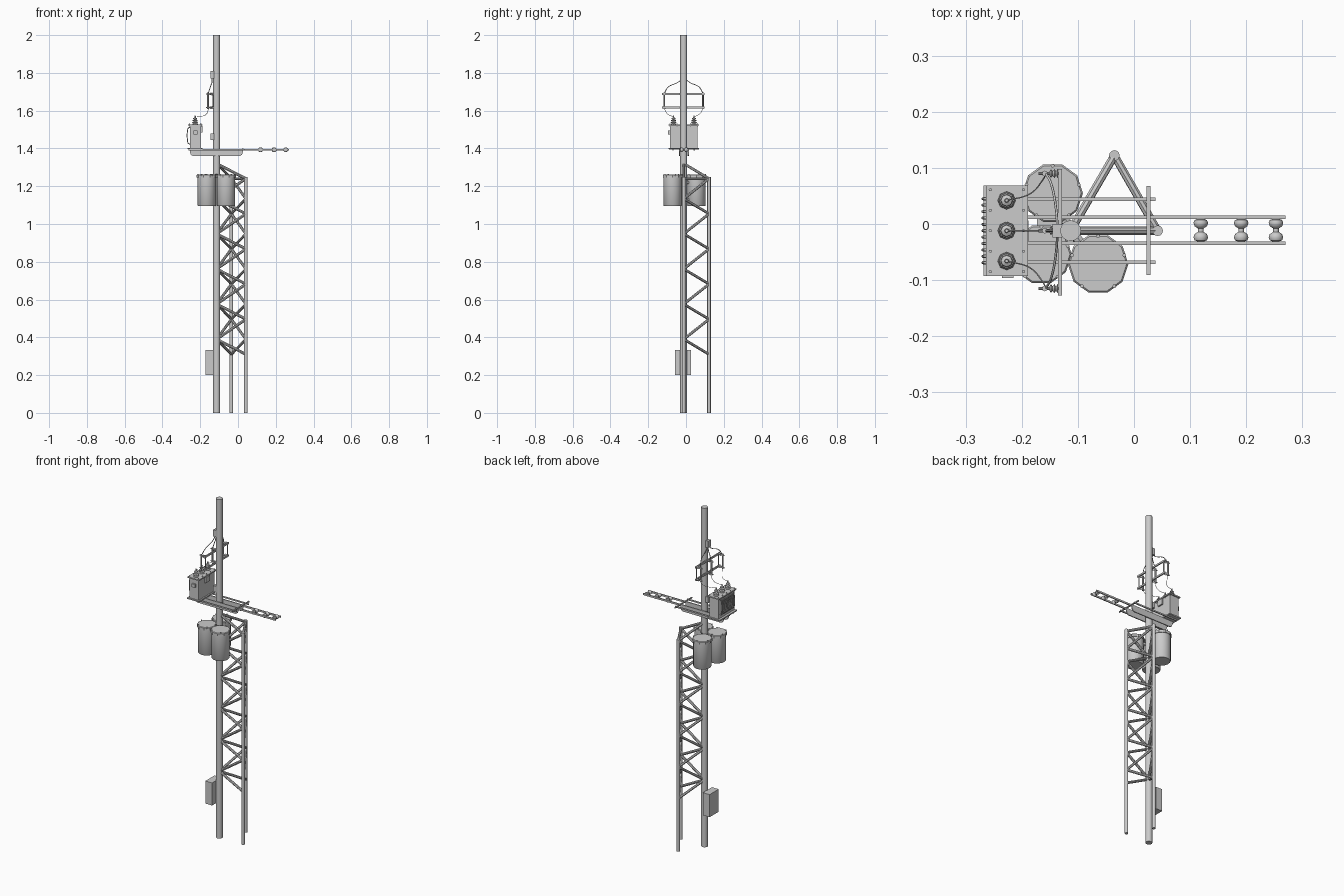
import bpy, bmesh, math
from mathutils import Vector, Matrix

if "Cube" in bpy.data.objects:
    bpy.data.objects.remove(bpy.data.objects["Cube"])

PX, PY = -0.113, -0.012          # main pole axis


def finish(name, bm, smooth=False):
    bmesh.ops.recalc_face_normals(bm, faces=bm.faces)
    me = bpy.data.meshes.new(name)
    bm.to_mesh(me)
    bm.free()
    ob = bpy.data.objects.new(name, me)
    bpy.context.collection.objects.link(ob)
    if smooth:
        bpy.ops.object.select_all(action='DESELECT')
        bpy.context.view_layer.objects.active = ob
        ob.select_set(True)
        bpy.ops.object.shade_smooth_by_angle(angle=math.radians(40))
    return ob


def add_box(bm, x0, x1, y0, y1, z0, z1):
    m = Matrix.Translation(((x0 + x1) / 2, (y0 + y1) / 2, (z0 + z1) / 2))
    bmesh.ops.create_cube(bm, size=1, matrix=m @ Matrix.Diagonal((x1 - x0, y1 - y0, z1 - z0, 1)))


def add_lathe(bm, base, axis, profile, n=10):
    """Closed turned shape: profile is (distance along axis, radius)."""
    rot = Vector((0, 0, 1)).rotation_difference(Vector(axis)).to_matrix()
    rings = []
    for h, r in profile:
        rings.append([bm.verts.new(Vector(base) + rot @ Vector((
            r * math.cos(math.tau * i / n), r * math.sin(math.tau * i / n), h))) for i in range(n)])
    for a, b in zip(rings, rings[1:]):
        for i in range(n):
            j = (i + 1) % n
            bm.faces.new((a[i], a[j], b[j], b[i]))
    bm.faces.new(rings[0])
    bm.faces.new(rings[-1])


def add_rod(bm, p, q, r, n=8):
    d = Vector(q) - Vector(p)
    add_lathe(bm, p, d.normalized(), [(0, r), (d.length, r)], n)


def boxes(name, *dims):
    bm = bmesh.new()
    for d in dims:
        add_box(bm, *d)
    return finish(name, bm)


def wires(name, paths, r):
    """Smooth bent wires running through each list of points."""
    cu = bpy.data.curves.new(name, 'CURVE')
    cu.dimensions = '3D'
    cu.bevel_depth, cu.bevel_resolution, cu.resolution_u = r, 1, 5
    cu.use_fill_caps = True
    for pts in paths:
        sp = cu.splines.new('BEZIER')
        sp.bezier_points.add(len(pts) - 1)
        for b, p in zip(sp.bezier_points, pts):
            b.co = p
            b.handle_left_type = b.handle_right_type = 'AUTO'
    ob = bpy.data.objects.new(name, cu)
    bpy.context.collection.objects.link(ob)
    bpy.ops.object.select_all(action='DESELECT')
    bpy.context.view_layer.objects.active = ob
    ob.select_set(True)
    bpy.ops.object.convert(target='MESH')


# Main pole and the two shorter lattice posts
A, B, P = (-0.035, 0.122), (0.042, PY), (PX, PY)
bm = bmesh.new()
add_rod(bm, (PX, PY, 0), (PX, PY, 2), 0.0185, 16)
finish("main_pole", bm, True)
for name, c in (("rear_post", A), ("side_post", B)):
    bm = bmesh.new()
    add_rod(bm, (*c, 0), (*c, 1.25), 0.0095, 12)
    finish(name, bm, True)

# Zigzag braces on the three lattice faces
bm = bmesh.new()
STEP = 0.186
for lo, hi in ((A, P), (B, P), (A, B)):
    for k in range(6):
        z0, z1 = 0.31 + k * STEP, 0.39 + k * STEP
        zt = min(z1, 1.24) if hi is B else z1
        add_rod(bm, (*lo, z0), (*hi, zt), 0.0075)
        if k < 5:
            add_rod(bm, (*hi, z1), (*lo, z0 + STEP), 0.0075)
finish("lattice_braces", bm, True)

# Three drum transformers with lids, lid bolts and pole brackets
for i, (cx, cy) in enumerate(((-0.165, -0.054), (-0.064, -0.071), (-0.145, 0.055))):
    bm = bmesh.new()
    add_lathe(bm, (cx, cy, 1.095), (0, 0, 1), [(0, 0.046), (0.004, 0.049), (0.15, 0.049)], 20)
    finish(f"drum_body_{i}", bm, True)
    bm = bmesh.new()
    add_lathe(bm, (cx, cy, 1.245), (0, 0, 1), [(0, 0.054), (0.014, 0.054), (0.017, 0.051)], 10)
    for k in range(5):
        a = math.tau * (k + 0.25) / 5
        bx, by = cx + 0.049 * math.cos(a), cy + 0.049 * math.sin(a)
        add_rod(bm, (bx, by, 1.255), (bx, by, 1.266), 0.0035, 6)
    finish(f"drum_lid_{i}", bm)
    bm = bmesh.new()
    for z in (1.13, 1.22):
        add_rod(bm, (PX, PY, z), (cx, cy, z), 0.009, 6)
    finish(f"drum_bracket_{i}", bm)

# Meter box low on the pole and two small boxes higher up
boxes("meter_box", (-0.173, -0.129, -0.058, 0.027, 0.2, 0.333))
boxes("upper_pole_box", (-0.145, -0.128, -0.024, 0.0, 1.77, 1.81))
boxes("lower_pole_box", (-0.145, -0.128, -0.024, 0.0, 1.445, 1.48))

# Support channels with rounded lower corners
bm = bmesh.new()
for y in (-0.037, 0.009):
    prof = [(-0.255, 1.388), (-0.255, 1.38), (-0.249, 1.366), (-0.238, 1.36),
            (0.01, 1.36), (0.02, 1.366), (0.026, 1.38), (0.026, 1.388)]
    f = bm.faces.new([bm.verts.new((x, y, z)) for x, z in prof])
    ext = bmesh.ops.extrude_face_region(bm, geom=[f])["geom"]
    bmesh.ops.translate(bm, vec=(0, 0.006, 0), verts=[v for v in ext if isinstance(v, bmesh.types.BMVert)])
finish("support_channels", bm)

# Long arms, short outer rails, cross bar
boxes("long_arms", *[(-0.262, 0.27, y - 0.003, y + 0.003, 1.388, 1.398) for y in (-0.034, 0.012)])
boxes("outer_rails", *[(-0.262, 0.038, y - 0.003, y + 0.003, 1.389, 1.397) for y in (-0.068, 0.044)])
boxes("cross_bar", (0.022, 0.029, -0.091, 0.068, 1.395, 1.401))

# Spool insulators between the arms
SPOOL = [(0, 0.006), (0.002, 0.011), (0.007, 0.013), (0.013, 0.011), (0.017, 0.005), (0.023, 0.005),
         (0.027, 0.011), (0.033, 0.013), (0.038, 0.011), (0.040, 0.006)]
for i, x in enumerate((0.119, 0.191, 0.253)):
    bm = bmesh.new()
    add_lathe(bm, (x, -0.031, 1.393), (0, 1, 0), SPOOL, 12)
    finish(f"spool_insulator_{i}", bm, True)

# Platform transformer: tank, lid, base and control boxes
boxes("tank", (-0.255, -0.197, -0.086, 0.062, 1.402, 1.521))
boxes("tank_lid", (-0.264, -0.189, -0.093, 0.069, 1.521, 1.528))
boxes("tank_base", (-0.268, -0.189, -0.093, 0.069, 1.396, 1.403))
boxes("tank_side_box", (-0.197, -0.188, -0.03, 0.006, 1.485, 1.518),
      (-0.235, -0.215, -0.096, -0.086, 1.475, 1.495))
bm = bmesh.new()
for x in (-0.256, -0.197):
    for k in range(5):
        y = -0.085 + k * 0.0365
        add_rod(bm, (x, y, 1.516), (x, y, 1.533), 0.003, 6)
finish("lid_bolts", bm)

# Cooling fins on the outer face
wires("cooling_tubes", [[(-0.25, y, 1.512), (-0.263, y, 1.508), (-0.267, y, 1.495), (-0.267, y, 1.44),
                         (-0.263, y, 1.427), (-0.25, y, 1.423)]
                        for y in (0.045 - 0.0114 * k for k in range(11))], 0.0028)

# Ribbed bushings on the tank
YS = (0.042, PY, -0.066)
RIB = [(0, 0.014), (0.004, 0.014), (0.007, 0.007), (0.010, 0.016), (0.013, 0.015), (0.017, 0.006),
       (0.020, 0.014), (0.023, 0.013), (0.027, 0.005), (0.030, 0.011), (0.033, 0.010), (0.036, 0.004), (0.048, 0.003)]
for i, y in enumerate(YS):
    bm = bmesh.new()
    add_lathe(bm, (-0.227, y, 1.527), (0, 0, 1), RIB, 8)
    finish(f"bushing_{i}", bm)

# Fuse frame: two cross arms on the pole
ZL, ZH = 1.616, 1.689
boxes("fuse_cross_arms", *[(-0.135, -0.128, -0.127, 0.098, z - 0.005, z + 0.005) for z in (ZL, ZH)])

# Fuses: ribbed horizontal insulators holding a vertical tube
FY = (0.09, PY, -0.115)
for i, y in enumerate(FY):
    bm = bmesh.new()
    for z in (ZL, ZH):
        add_lathe(bm, (-0.13, y, z), (-1, 0, 0), [(0, 0.004), (0.004, 0.004), (0.006, 0.008), (0.009, 0.004),
                  (0.012, 0.008), (0.015, 0.004), (0.018, 0.008), (0.021, 0.003), (0.04, 0.003)], 8)
    finish(f"fuse_insulators_{i}", bm)
    bm = bmesh.new()
    add_rod(bm, (-0.159, y, ZL - 0.007), (-0.159, y, ZH + 0.007), 0.005)
    add_rod(bm, (-0.1315, y, ZL), (-0.1315, y, ZH), 0.0035)
    finish(f"fuse_tube_{i}", bm, True)

# Wires: pole box to fuses, fuses to bushings
wires("upper_wires", [[(-0.137, PY, 1.775), (-0.138, PY + (y - PY) * 0.3, 1.75),
                       (-0.147, PY + (y - PY) * 0.8, 1.725), (-0.157, y, 1.692)] for y in FY], 0.0022)
wires("lower_wires", [[(-0.157, fy, 1.612), (-0.163, fy + (y - fy) * 0.25, 1.588),
                       (-0.185, fy + (y - fy) * 0.75, 1.572), (-0.227, y, 1.572)]
                      for fy, y in zip(FY, YS)], 0.0012)
